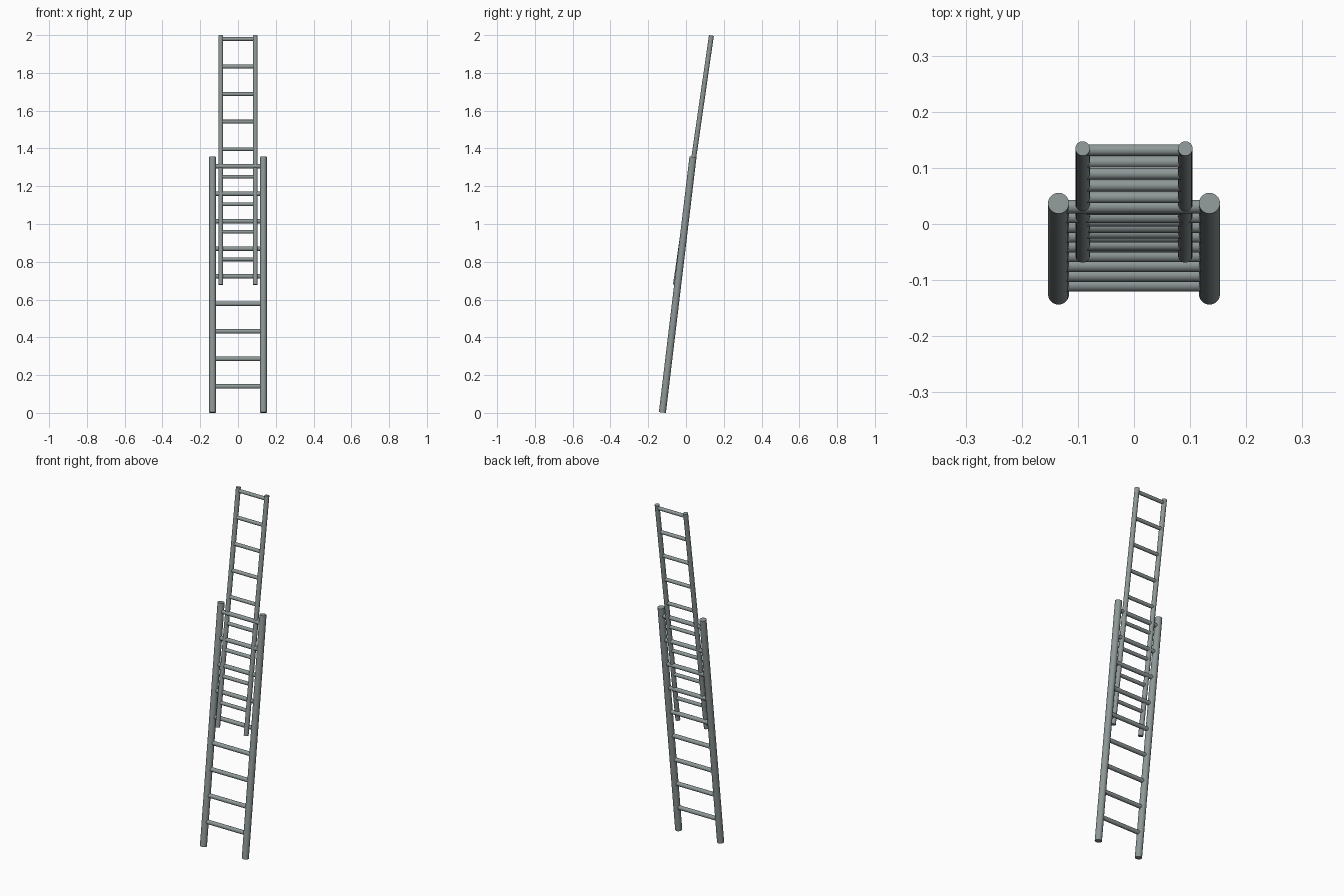
import bpy
from mathutils import Vector

cube = bpy.data.objects.get("Cube")
if cube:
    bpy.data.objects.remove(cube, do_unlink=True)

# Grey metal
metal = bpy.data.materials.new("grey_metal")
metal.use_nodes = True
colour = (0.27, 0.31, 0.31, 1)
metal.diffuse_color = colour
metal.node_tree.nodes["Principled BSDF"].inputs["Base Color"].default_value = colour


def tube(name, start, end, radius):
    """Round bar between two points."""
    start, end = Vector(start), Vector(end)
    axis = end - start
    bpy.ops.mesh.primitive_cylinder_add(
        vertices=32, radius=radius, depth=axis.length, location=(start + end) / 2,
        rotation=axis.to_track_quat('Z', 'Y').to_euler())
    bar = bpy.context.object
    bar.name = name
    bar.data.materials.append(metal)
    bpy.ops.object.shade_smooth_by_angle()


def ladder(name, half_width, rail_radius, rung_radius, foot, top, first_rung, last_rung, rungs=9):
    """Leaning section: two rails and evenly spaced rungs; foot and top are (y, z)."""
    for side, x in (("left", half_width), ("right", -half_width)):
        tube(f"{name}_{side}_rail", (x, *foot), (x, *top), rail_radius)
    slope = (top[0] - foot[0]) / (top[1] - foot[1])
    for i in range(rungs):
        z = first_rung + (last_rung - first_rung) * i / (rungs - 1)
        y = foot[0] + (z - foot[1]) * slope
        tube(f"{name}_rung_{i + 1}", (-half_width, y, z), (half_width, y, z), rung_radius)


# Wide base section and narrow sliding section
ladder("lower", 0.1345, 0.0187, 0.012, (-0.125, 0.002), (0.037, 1.355), 0.14, 1.306)
ladder("upper", 0.0915, 0.013, 0.0103, (-0.056, 0.678), (0.1345, 1.998), 0.813, 1.979)
